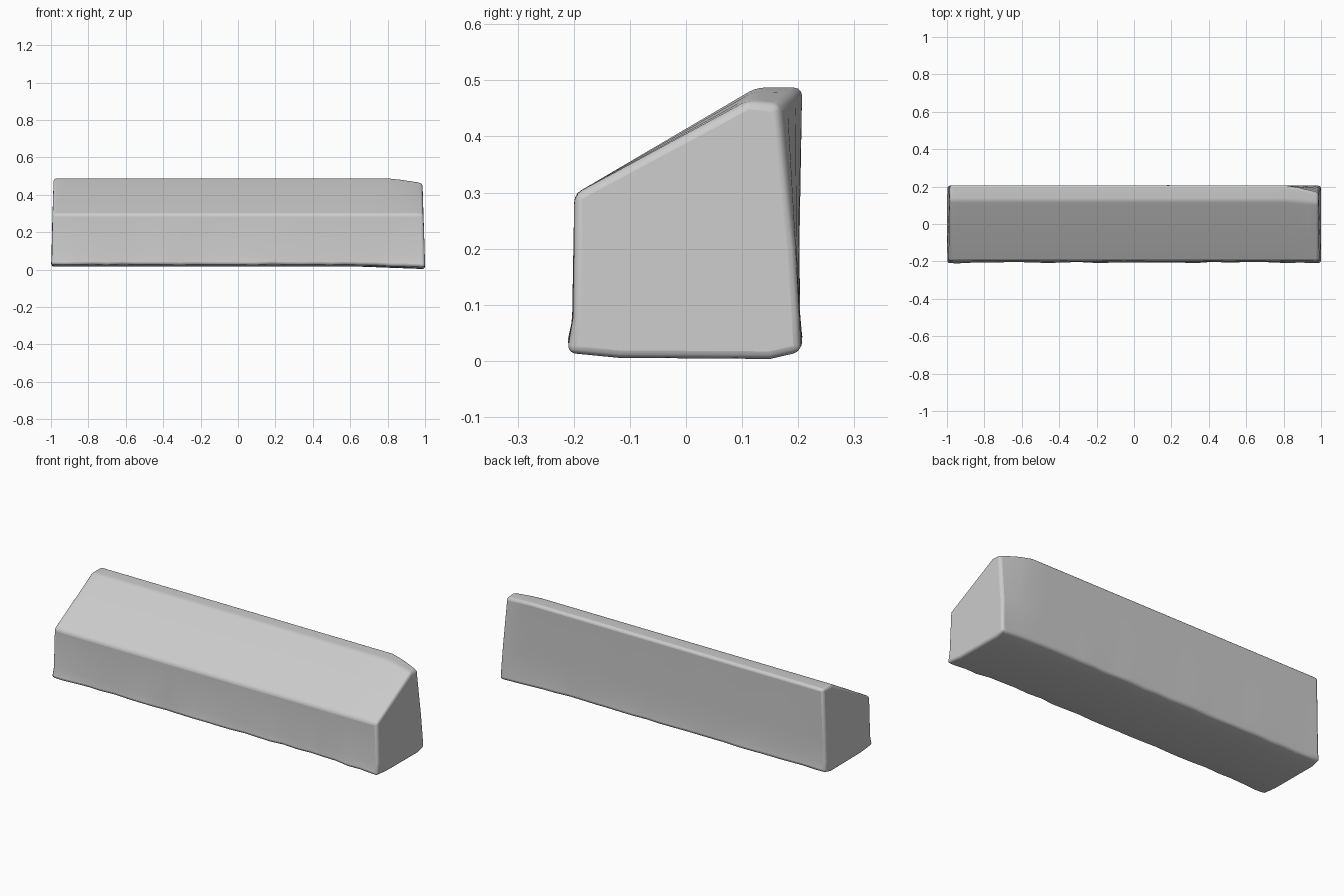
import bpy, bmesh, random
from math import sin, radians

if "Cube" in bpy.data.objects:
    bpy.data.objects.remove(bpy.data.objects["Cube"])

random.seed(4)

# Cross-section (y, z): low front, sloped top, tall back, slightly bowed bottom
PROFILE = [(-0.212, 0.014), (-0.201, 0.08), (-0.199, 0.297), (0.125, 0.487),
           (0.207, 0.487), (0.202, 0.20), (0.202, 0.08), (0.206, 0.016),
           (0.15, 0.003), (-0.12, 0.005)]
# Where the worn ridge corner ends up at the right end
WORN = {3: (0.11, 0.463), 4: (0.166, 0.456), 5: (0.195, 0.20)}
ROUGH = {0: 0.004, 1: 0.002, 6: 0.002, 7: 0.003}


def section(x):
    """Profile points of the block at station x."""
    wear = max(0.0, (x - 0.82) / 0.18) ** 1.3
    lift = 0.013 * min(1.0, (1 - x) / 0.35)
    pts = []
    for i, (y, z) in enumerate(PROFILE):
        if i in WORN:
            y += (WORN[i][0] - y) * wear
            z += (WORN[i][1] - z) * wear
        if z < 0.05:
            z += lift
        if i in ROUGH and abs(x) < 0.95:
            y += random.uniform(-1, 1) * ROUGH[i] + (0.006 * (1 - x * x) if i == 0 else 0)
            z += random.uniform(-0.5, 0.5) * ROUGH[i]
        pts.append((x * (1 - 0.03 * z) + 0.001 * sin(20 * z), y, z))
    return pts


# Stone block: lofted sections
stations = [-1.0] + [-0.94 + 0.08 * i for i in range(23)] + [0.89, 0.95, 1.0]
bm = bmesh.new()
rings = [[bm.verts.new(p) for p in section(x)] for x in stations]
n = len(PROFILE)
for a, b in zip(rings, rings[1:]):
    for i in range(n):
        j = (i + 1) % n
        bm.faces.new((a[i], a[j], b[j], b[i]))
bm.faces.new(rings[0])
bm.faces.new(rings[-1][::-1])
bmesh.ops.recalc_face_normals(bm, faces=bm.faces)

mesh = bpy.data.meshes.new("kerb_stone")
bm.to_mesh(mesh)
bm.free()
block = bpy.data.objects.new("kerb_stone", mesh)
bpy.context.collection.objects.link(block)

# Softened, worn edges
bevel = block.modifiers.new("worn_edges", 'BEVEL')
bevel.width = 0.014
bevel.segments = 3
bevel.limit_method = 'ANGLE'
bevel.angle_limit = radians(24)

bpy.context.view_layer.objects.active = block
block.select_set(True)
bpy.ops.object.shade_smooth_by_angle(angle=radians(40))
